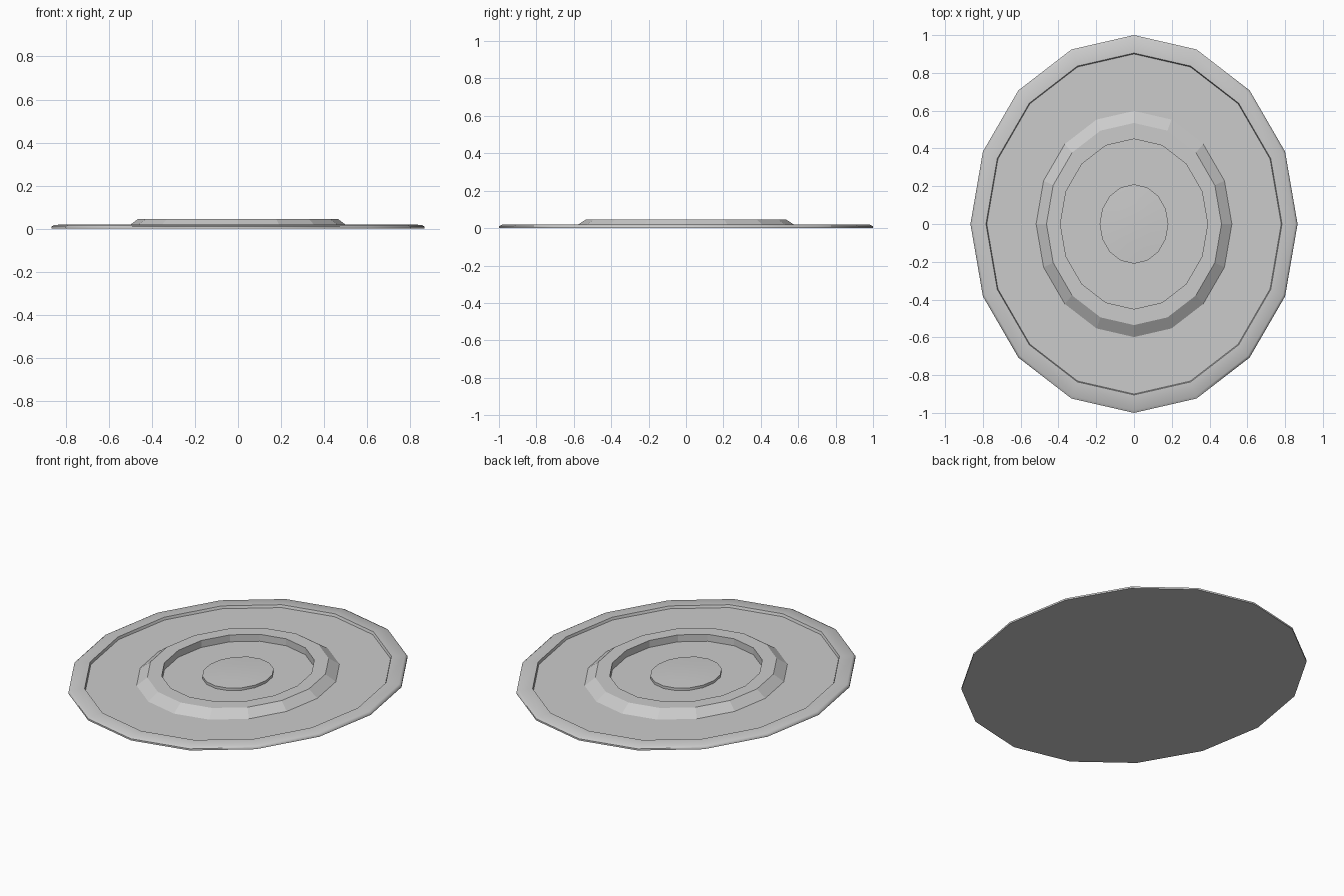
import bpy, bmesh
from math import sin, cos, pi

if "Cube" in bpy.data.objects:
    bpy.data.objects.remove(bpy.data.objects["Cube"])

SIDES = 16
X_RATIO = 0.866  # oval: narrower in x than in y


def oval_part(name, profile, smooth=True, angle=60, cap_start=False, cap_end=False):
    """Sweep a (radius, z) profile round an oval with a corner on the y axis.
    A radius of 0 makes a single centre point."""
    bm = bmesh.new()
    rings = []
    for r, z in profile:
        if r == 0:
            rings.append([bm.verts.new((0, 0, z))] * SIDES)
        else:
            rings.append([bm.verts.new((r * X_RATIO * sin(2 * pi * i / SIDES),
                                        r * cos(2 * pi * i / SIDES), z))
                          for i in range(SIDES)])
    for a, b in zip(rings, rings[1:]):
        for i in range(SIDES):
            j = (i + 1) % SIDES
            quad = list(dict.fromkeys((a[i], a[j], b[j], b[i])))
            bm.faces.new(quad)
    if cap_start:
        bm.faces.new(rings[0])
    if cap_end:
        bm.faces.new(rings[-1])
    bmesh.ops.recalc_face_normals(bm, faces=bm.faces)
    mesh = bpy.data.meshes.new(name)
    bm.to_mesh(mesh)
    bm.free()
    obj = bpy.data.objects.new(name, mesh)
    bpy.context.collection.objects.link(obj)
    if smooth:
        bpy.ops.object.select_all(action='DESELECT')
        bpy.context.view_layer.objects.active = obj
        obj.select_set(True)
        bpy.ops.object.shade_smooth_by_angle(angle=angle * pi / 180)
    return obj


# Base plate: flat underside, rounded raised rim, step down to the floor
oval_part("base_plate", [(1.0, 0), (1.0, 0.010), (0.985, 0.018), (0.905, 0.020),
                         (0.90, 0.005)], cap_start=True, cap_end=True)

# Raised ring: sloped outside, flat top, upright inner wall
oval_part("raised_ring", [(0.60, 0.004), (0.535, 0.046), (0.45, 0.046),
                          (0.45, 0.004), (0.60, 0.004)], smooth=False)

# Low domed button in the middle
oval_part("centre_button", [(0.21, 0.004), (0.21, 0.020), (0.11, 0.025), (0, 0.027)],
          cap_start=True)
